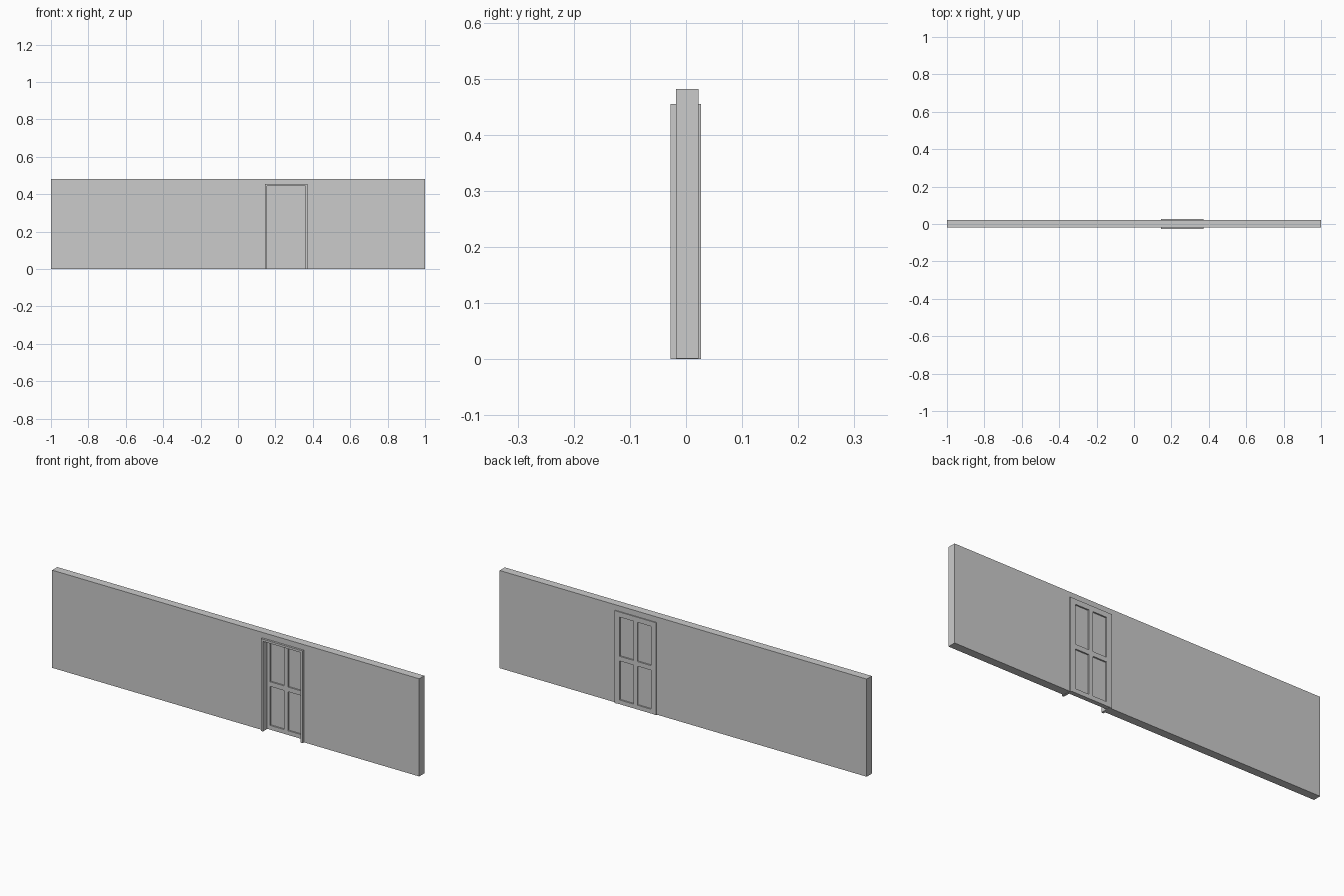
import bpy, bmesh

if "Cube" in bpy.data.objects:
    bpy.data.objects.remove(bpy.data.objects["Cube"])


def prism(name, outline, y0, y1):
    """Extrude an x-z outline from y0 back to y1."""
    bm = bmesh.new()
    face = bm.faces.new([bm.verts.new((x, y0, z)) for x, z in outline])
    out = bmesh.ops.extrude_face_region(bm, geom=[face])
    verts = [v for v in out["geom"] if isinstance(v, bmesh.types.BMVert)]
    bmesh.ops.translate(bm, verts=verts, vec=(0, y1 - y0, 0))
    bmesh.ops.recalc_face_normals(bm, faces=bm.faces)
    mesh = bpy.data.meshes.new(name)
    bm.to_mesh(mesh)
    bm.free()
    obj = bpy.data.objects.new(name, mesh)
    bpy.context.collection.objects.link(obj)
    return obj


def box(name, x0, x1, z0, z1, y0, y1):
    return prism(name, [(x0, z0), (x1, z0), (x1, z1), (x0, z1)], y0, y1)


def arch(x0, x1, bottom, head, a, b, top):
    """Outline of a slab x0..x1 with a doorway a..b up to head."""
    return [(x0, bottom), (a, bottom), (a, head), (b, head),
            (b, bottom), (x1, bottom), (x1, top), (x0, top)]


L, R, TOP = 0.144, 0.371, 0.455      # outer size of the door frame
T = 0.011                            # frame face width
FRONT, BACK = -0.028, 0.027
DOOR_FRONT = 0.005
MID = (L + R) / 2

# Wall with doorway
prism("wall", arch(-1, 1, 0.001, TOP - 0.004, L + 0.004, R - 0.004, 0.482), -0.018, 0.022)

# Door frame, proud of both wall faces
prism("door_frame", arch(L, R, 0, TOP - T, L + T, R - T, TOP), FRONT, BACK)

# Door stiles
dl, dr, dt = L + T, R - T, TOP - T
stiles = [(dl, L + 0.028), (MID - 0.011, MID + 0.011), (R - 0.028, dr)]
for side, (a, b) in zip(("left", "centre", "right"), stiles):
    box("door_stile_" + side, a, b, 0.001, dt, DOOR_FRONT, BACK)

# Door rails and recessed panels between the stiles
rails = [(0.001, 0.022), (0.214, 0.237), (0.430, dt)]
for col, side in enumerate(("left", "right")):
    a, b = stiles[col][1], stiles[col + 1][0]
    for name, (z0, z1) in zip(("bottom", "middle", "top"), rails):
        box(f"door_rail_{name}_{side}", a, b, z0, z1, DOOR_FRONT, BACK)
    for row, name in enumerate(("lower", "upper")):
        box(f"door_panel_{name}_{side}", a, b, rails[row][1], rails[row + 1][0],
            DOOR_FRONT + 0.007, BACK - 0.007)
